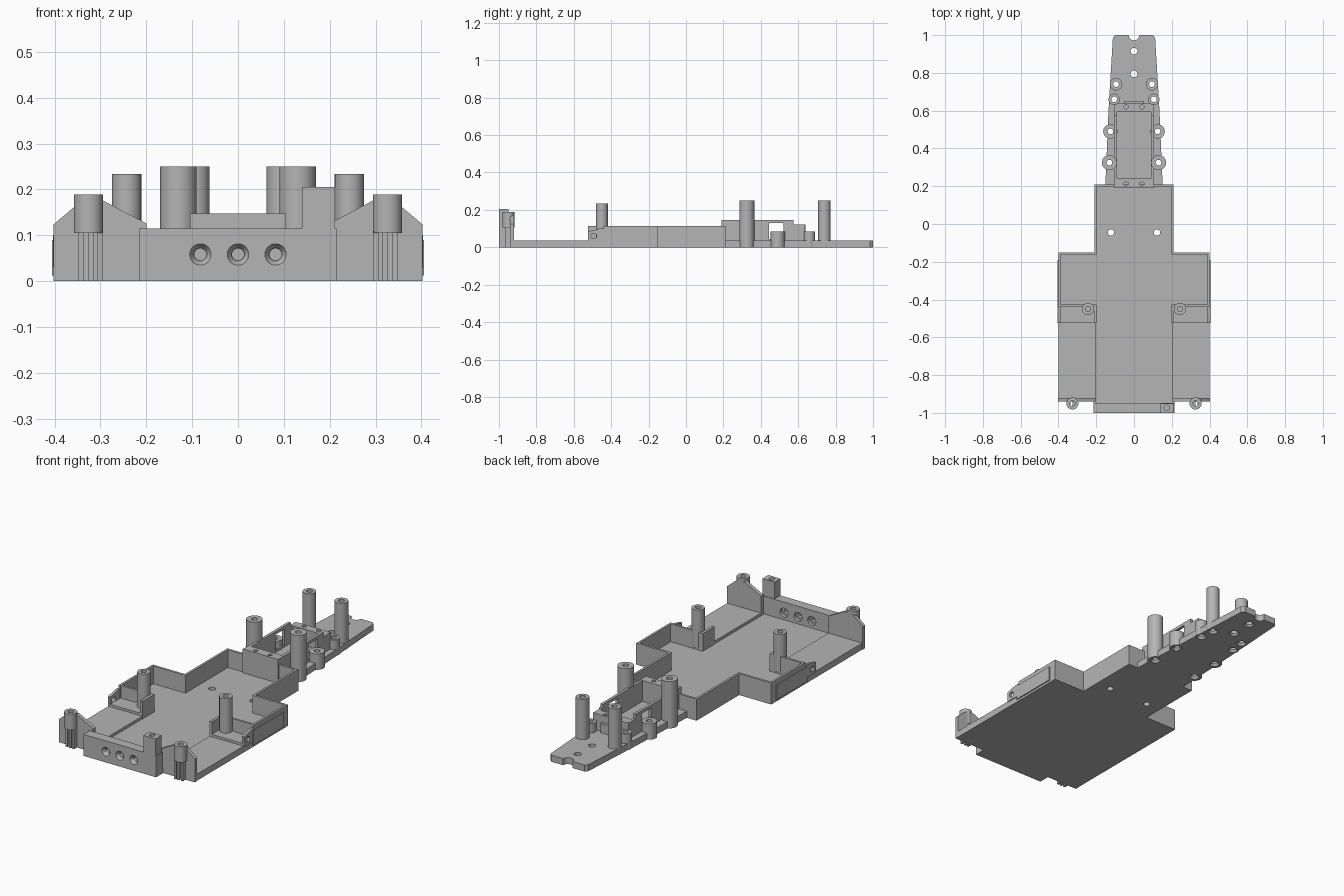
import bpy, bmesh, math
from mathutils import Matrix, Vector

if "Cube" in bpy.data.objects:
    bpy.data.objects.remove(bpy.data.objects["Cube"])

grey = bpy.data.materials.new("plain_grey")
grey.use_nodes = True
COLOUR = (0.46, 0.46, 0.46, 1)
grey.diffuse_color = COLOUR
grey.node_tree.nodes["Principled BSDF"].inputs["Base Color"].default_value = COLOUR
parts = []


def finish(name, bm):
    bmesh.ops.recalc_face_normals(bm, faces=bm.faces)
    mesh = bpy.data.meshes.new(name)
    bm.to_mesh(mesh)
    bm.free()
    mesh.materials.append(grey)
    ob = bpy.data.objects.new(name, mesh)
    bpy.context.collection.objects.link(ob)
    parts.append(ob)
    return ob


def box(name, x0, x1, y0, y1, z0, z1):
    bm = bmesh.new()
    bmesh.ops.create_cube(bm, size=1)
    for v in bm.verts:
        v.co = Vector(((x0 + x1) / 2 + v.co.x * (x1 - x0),
                       (y0 + y1) / 2 + v.co.y * (y1 - y0),
                       (z0 + z1) / 2 + v.co.z * (z1 - z0)))
    return finish(name, bm)


def prism(name, points, offset):
    """Extrude a closed 3D outline along an offset."""
    bm = bmesh.new()
    face = bm.faces.new([bm.verts.new(p) for p in points])
    moved = bmesh.ops.extrude_face_region(bm, geom=[face])["geom"]
    bmesh.ops.translate(bm, vec=offset, verts=[g for g in moved if isinstance(g, bmesh.types.BMVert)])
    return finish(name, bm)


def cyl(name, centre, r0, depth, axis="Z", r1=None):
    """Cylinder or cone that starts at centre and runs along an axis."""
    bm = bmesh.new()
    bmesh.ops.create_cone(bm, cap_ends=True, segments=32, radius1=r0,
                          radius2=r0 if r1 is None else r1, depth=depth)
    turn = {"Z": Matrix(), "X": Matrix.Rotation(math.pi / 2, 4, "Y"),
            "Y": Matrix.Rotation(-math.pi / 2, 4, "X")}[axis]
    bm.transform(Matrix.Translation(centre) @ turn @ Matrix.Translation((0, 0, depth / 2)))
    return finish(name, bm)


def cut(target, *cutters):
    """Subtract the cutters, then delete them."""
    for c in cutters:
        mod = target.modifiers.new("cut", "BOOLEAN")
        mod.operation, mod.solver, mod.object = "DIFFERENCE", "EXACT", c
    graph = bpy.context.evaluated_depsgraph_get()
    graph.update()
    new = bpy.data.meshes.new_from_object(target.evaluated_get(graph))
    target.modifiers.clear()
    target.data = new
    for c in cutters:
        parts.remove(c)
        bpy.data.objects.remove(c)


def hole(x, y, r=0.015, z0=-0.1, depth=0.6):
    return cyl("hole", (x, y, z0), r, depth)


def sink(x, y):
    return cyl("sink", (x, y, -0.001), 0.026, 0.014, r1=0.015)


SIDES = ((1, "left"), (-1, "right"))
FLOOR, DECK, RIM = 0.02, 0.035, 0.115

# tray floor, with raised decks beside it
half = [(0.215, -1), (0.215, -0.94), (0.4, -0.94), (0.4, -0.15), (0.21, -0.15), (0.21, 0.21)]
outline = half + [(-x, y) for x, y in reversed(half)]
tray_floor = prism("tray_floor", [(x, y, 0) for x, y in outline], (0, 0, FLOOR))
cut(tray_floor, hole(0.122, -0.045, 0.017), hole(-0.122, -0.045, 0.017))

# tapering tail plate, pierced under each post
POSTS = ((0.13, 0.325, 0.04, 0.25), (0.125, 0.49, 0.038, 0.085),
         (0.105, 0.66, 0.03, 0.085), (0.095, 0.74, 0.033, 0.25))
half = [(0.152, 0.2), (0.135, 0.6), (0.112, 0.985), (0.1, 1.0)]
outline = half + [(-x, y) for x, y in reversed(half)]
tail_plate = prism("tail_plate", [(x, y, 0) for x, y in outline], (0, 0, DECK))
cutters = [hole(0, 1, 0.028), hole(0, 0.915, 0.018), hole(0, 0.795, 0.018),
           sink(0, 0.915), sink(0, 0.795)]
for s, _ in SIDES:
    for x, y, r, h in POSTS:
        cutters += [hole(s * x, y), sink(s * x, y)]
cut(tail_plate, *cutters)

# tail posts
for s, side in SIDES:
    for i, (x, y, r, h) in enumerate(POSTS):
        post = cyl(f"tail_post_{i + 1}_{side}", (s * x, y, 0), r, h)
        cut(post, hole(s * x, y), sink(s * x, y))

# front wall with three countersunk holes, and its raised corner post
front_wall = box("front_wall", -0.215, 0.215, -1, -0.947, 0, RIM)
cutters = []
for x in (-0.082, 0, 0.082):
    cutters += [cyl("bore", (x, -1.1, 0.058), 0.013, 0.3, "Y"),
                cyl("flare", (x, -1.001, 0.058), 0.024, 0.016, "Y", 0.014),
                cyl("recess", (x, -0.965, 0.058), 0.024, 0.03, "Y")]
cut(front_wall, *cutters)
corner_post = box("corner_post", 0.14, 0.212, -1, -0.95, RIM - 0.01, 0.205)
cut(corner_post, hole(0.173, -0.973, 0.014, 0.14))

# back wall of the tray
box("back_wall", -0.21, 0.21, 0.198, 0.21, 0, RIM)

for s, side in SIDES:
    def sbox(name, x0, x1, *rest):
        return box(f"{name}_{side}", min(s * x0, s * x1), max(s * x0, s * x1), *rest)

    # tray walls around the wide middle
    sbox("tray_side_wall", 0.198, 0.21, -0.16, 0.21, 0, RIM)
    sbox("wing_back_wall", 0.198, 0.4, -0.162, -0.15, 0, RIM)
    sbox("wing_side_wall", 0.388, 0.4, -0.44, -0.15, 0, RIM)
    sbox("wing_front_wall", 0.2, 0.4, -0.437, -0.425, 0, RIM)
    sbox("wing_outer_strip", 0.4, 0.406, -0.45, -0.19, 0.012, 0.09)

    # side deck and its peaked front wall
    sbox("side_deck", 0.2, 0.4, -0.94, -0.43, 0, DECK)
    peak = ((0.2, 0), (0.402, 0), (0.402, 0.124), (0.345, 0.172), (0.295, 0.176), (0.2, 0.126))
    prism(f"deck_front_wall_{side}", [(s * x, -0.94, z) for x, z in peak], (0, 0.02, 0))

    # front boss carried on ribs
    boss = cyl(f"front_boss_{side}", (s * 0.326, -0.95, 0.105), 0.032, 0.084)
    cut(boss, hole(s * 0.326, -0.95, 0.014))
    for i, dx in enumerate((-0.024, -0.006, 0.016)):
        sbox(f"boss_rib_{i + 1}", 0.326 + dx - 0.006, 0.326 + dx + 0.006, -0.964, -0.93, 0, 0.108)

    # axle pocket: inner wall, raised base, outer bracket
    sbox("pocket_inner_wall", 0.198, 0.213, -0.525, -0.425, 0, RIM)
    sbox("pocket_base", 0.21, 0.4, -0.525, -0.43, 0.03, 0.048)
    bracket = prism(f"pocket_bracket_{side}", [(s * 0.39, y, z) for y, z in (
        (-0.525, 0.03), (-0.44, 0.03), (-0.44, 0.1), (-0.46, 0.1), (-0.525, 0.085))],
        (s * 0.014, 0, 0))
    cut(bracket, cyl("bore", (s * 0.398 - 0.05, -0.493, 0.06), 0.015, 0.1, "X"))
    pocket_post = cyl(f"pocket_post_{side}", (s * 0.243, -0.45, 0.03), 0.032, 0.204)
    cut(pocket_post, hole(s * 0.243, -0.45, 0.014, 0.12))

    # motor box side wall with a window
    wall = sbox("box_side_wall", 0.09, 0.105, 0.2, 0.575, 0, 0.146)
    cut(wall, box("window", s * 0.0975 - 0.05, s * 0.0975 + 0.05, 0.445, 0.522, 0.045, 0.13))
    sbox("box_side_step", 0.09, 0.105, 0.57, 0.635, 0, 0.122)

# motor box end ledges with screw holes
front_ledge = box("box_front_ledge", -0.105, 0.105, 0.19, 0.24, 0, 0.147)
rear_ledge = box("box_rear_ledge", -0.09, 0.09, 0.592, 0.638, 0, 0.122)
box("box_rear_lip", -0.05, 0.05, 0.636, 0.652, 0, 0.085)
for ledge, y in ((front_ledge, 0.212), (rear_ledge, 0.62)):
    cut(ledge, hole(0.042, y, 0.011, 0.06), hole(-0.042, y, 0.011, 0.06))

# smooth round surfaces, keep sharp edges
bpy.ops.object.select_all(action="DESELECT")
for ob in parts:
    ob.select_set(True)
bpy.context.view_layer.objects.active = parts[0]
bpy.ops.object.shade_smooth_by_angle(angle=math.radians(30))
